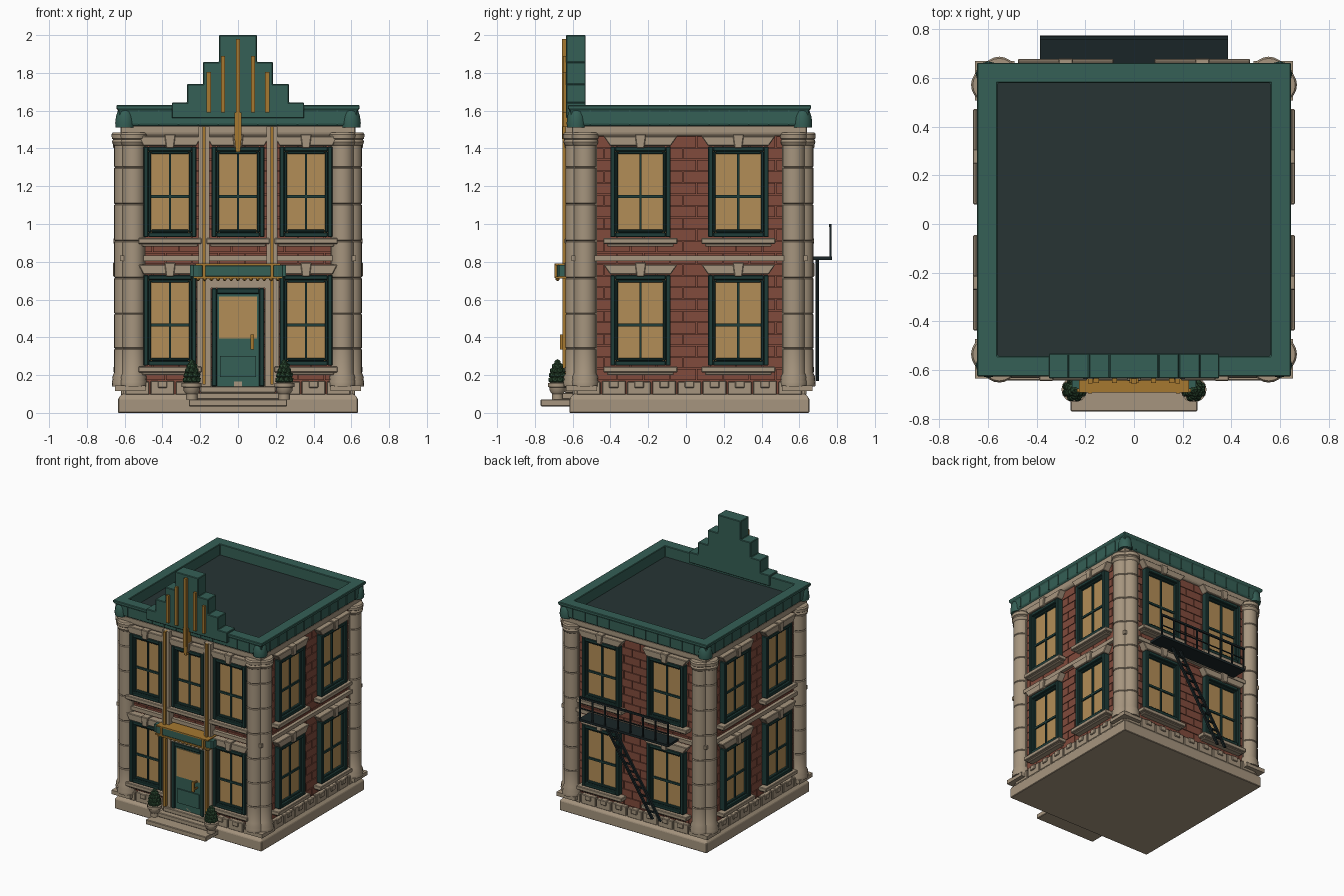
import bpy, bmesh, math
from mathutils import Matrix, Vector

if "Cube" in bpy.data.objects:
    bpy.data.objects.remove(bpy.data.objects["Cube"])

CY = 0.018  # building centre in y
COL = dict(stone=(.38, .30, .21), brick=(.22, .07, .045), glass=(.45, .27, .095), frame=(.013, .045, .04),
           teal=(.035, .115, .092), roof=(.02, .034, .034), gold=(.38, .19, .03), leaf=(.026, .07, .032),
           iron=(.01, .018, .02))
MATS = {}
for n, c in COL.items():
    MATS[n] = bpy.data.materials.new(n)
    MATS[n].diffuse_color = (*c, 1)
PARTS = {}


def part(name, mat):
    return PARTS.setdefault(name, (bmesh.new(), mat))[0]


def face_matrix(k):
    # k: 0 front, 1 right, 2 back, 3 left; local u runs along the wall, d outward
    return Matrix.Translation((0, CY, 0)) @ Matrix.Rotation(k * math.pi / 2, 4, 'Z')


def prism(name, mat, pts, d0, d1, k=0):
    bm, M = part(name, mat), face_matrix(k)
    a = [bm.verts.new(M @ Vector((u, -d0, z))) for u, z in pts]
    b = [bm.verts.new(M @ Vector((u, -d1, z))) for u, z in pts]
    bm.faces.new(a)
    bm.faces.new(b[::-1])
    for i in range(len(pts)):
        j = (i + 1) % len(pts)
        bm.faces.new((a[i], b[i], b[j], a[j]))


def box(name, mat, u0, u1, d0, d1, z0, z1, k=0):
    prism(name, mat, [(u0, z0), (u1, z0), (u1, z1), (u0, z1)], d0, d1, k)


def lathe(name, mat, prof, u=0, d=0, k=0, seg=16, closed=False):
    bm, M = part(name, mat), face_matrix(k)
    q, off = (math.sqrt(2), math.pi / 4) if seg == 4 else (1, 0)
    rings = []
    for r, z in prof:
        ring = []
        for i in range(seg):
            t = off + 2 * math.pi * i / seg
            ring.append(bm.verts.new(M @ Vector((u + q * r * math.cos(t), -d + q * r * math.sin(t), z))))
        rings.append(ring)
    fs = []
    for a in range(len(prof) if closed else len(prof) - 1):
        p, n = rings[a], rings[(a + 1) % len(rings)]
        for i in range(seg):
            j = (i + 1) % seg
            fs.append(bm.faces.new((p[i], p[j], n[j], n[i])))


def ball(name, mat, u, d, z, r, k=0, sub=1):
    bmesh.ops.create_icosphere(part(name, mat), subdivisions=sub, radius=r,
                               matrix=face_matrix(k) @ Matrix.Translation((u, -d, z)))


def window(u, z0, w, k):
    z1, h, t = z0 + .48, w / 2, .026
    box('window_glass', 'glass', u - h + .02, u + h - .02, .59, .612, z0 + .02, z1 - .02, k)
    for a, b, d in ((0, t, .645), (t, t + .014, .63)):  # outer and inner frame steps
        for s in (-1, 1):
            x = sorted((u + s * (h - a), u + s * (h - b)))
            box('window_frame', 'frame', *x, .59, d, z0 + a, z1 - a, k)
        box('window_frame', 'frame', u - h + b, u + h - b, .59, d, z0 + a, z0 + b, k)
        box('window_frame', 'frame', u - h + b, u + h - b, .59, d, z1 - b, z1 - a, k)
    box('window_bars', 'frame', u - .006, u + .006, .6, .622, z0 + .03, z1 - .03, k)
    box('window_bars', 'frame', u - h + .03, u + h - .03, .6, .622, z0 + .208, z0 + .224, k)
    e = .036 if w > .3 else .028
    box('window_sill', 'stone', u - h - e, u + h + e, .59, .66, z0 - .035, z0 - .005, k)
    box('window_sill', 'stone', u - h - e + .02, u + h + e - .02, .59, .64, z0 - .05, z0 - .035, k)
    # splayed lintel with keystone
    prism('window_lintel', 'stone', [(u - h, z1 + .003), (u + h, z1 + .003), (u + h + e, z1 + .055),
                                     (u - h - e, z1 + .055)], .59, .65, k)
    prism('window_keystone', 'stone', [(u - .02, z1 - .008), (u + .02, z1 - .008), (u + .03, z1 + .065),
                                       (u - .03, z1 + .065)], .59, .662, k)


# base, wall core, stone bands
lathe('base_slab', 'stone', [(0, 0), (.635, 0), (.635, .075), (.615, .1), (0, .1)], seg=4)
lathe('wall_core', 'brick', [(0, .1), (.592, .1), (.592, 1.5), (0, 1.5)], seg=4)
lathe('frieze', 'stone', [(.5, 1.465), (.612, 1.465), (.622, 1.48), (.622, 1.52), (.5, 1.52)], seg=4, closed=True)
lathe('middle_band', 'stone', [(.5, .803), (.625, .803), (.625, .832), (.5, .832)], seg=4, closed=True)

for k in range(4):
    # brick courses
    for r in range(21):
        z, u = .175 + r * .0615, -.52 - .07 * (r % 2)
        while u < .52:
            a, b = max(u, -.52), min(u + .134, .52)
            box('bricks', 'brick', a, b, .58, .6, z, z + .057, k)
            u += .14
    # foundation blocks
    for i in range(9):
        u = -.60 + i * .1333
        box('foundation_blocks', 'stone', u + .004, u + .129, .55, .62, .095, .17 if i % 2 else .165, k)
    for i in range(8):
        u = -.533 + i * .1333
        box('foundation_blocks', 'stone', u - .025, u + .025, .55, .628, .132, .17, k)
    # clustered corner columns
    prof = [(0, .14), (.07, .14), (.072, .165), (.068, .175), (.07, .19), (.06, .212)]
    for z in (.34, .525, .715, .91, 1.105, 1.30):
        prof += [(.06, z - .005), (.055, z), (.06, z + .005)]
    prof += [(.06, 1.415), (.066, 1.42), (.071, 1.435), (.066, 1.448), (.072, 1.453), (.073, 1.475),
             (.066, 1.485), (0, 1.485)]
    for s in (-1, 1):
        lathe('corner_columns', 'stone', prof, s * .553, .596, k, 20)
    box('corner_pier', 'stone', .49, .61, .49, .61, .1, 1.5, k)
    box('column_plinth', 'stone', .49, .652, .49, .652, .115, .145, k)
    # windows
    if k:
        for s in (-1, 1):
            for z in (.25, .93):
                window(s * (.28 if k == 2 else .259), z, .32, k)
    else:
        for u, z in ((-.36, .25), (.36, .25), (-.36, .93), (0, .93), (.36, .93)):
            window(u, z, .28, k)
    # cornice seams and corner domes
    for i in range(-5, 6):
        box('cornice_seams', 'teal', i * .105 - .004, i * .105 + .004, .6, .637, 1.527, 1.602, k)
    lathe('cornice_corner', 'teal', [(0, 1.512), (.05, 1.512), (.052, 1.535), (.048, 1.57), (.038, 1.6),
                                     (.02, 1.618), (0, 1.622)], .598, .598, k, 12)

# cornice and roof
lathe('cornice', 'teal', [(.56, 1.515), (.617, 1.515), (.632, 1.528), (.632, 1.6), (.644, 1.61), (.644, 1.63),
                          (.56, 1.63)], seg=4, closed=True)
box('roof_deck', 'roof', -.57, .57, -.57, .57, 1.5, 1.545)

# stepped pediment
steps = [(.35, 1.56), (.35, 1.643), (.27, 1.643), (.27, 1.74), (.185, 1.74), (.185, 1.857), (.1, 1.857), (.1, 2)]
prism('pediment', 'teal', steps + [(-x, z) for x, z in steps[::-1]], .55, .653)
for u, z in ((.08, 1.89), (.155, 1.805)):
    for s in (-1, 1):
        box('pediment_fins', 'gold', s * u - .011, s * u + .011, .64, .67, 1.59, z)
box('pediment_fins', 'gold', -.011, .011, .64, .675, 1.45, 1.98)
prism('pediment_fins', 'gold', [(-.011, 1.38), (.011, 1.38), (.019, 1.46), (.019, 1.59), (-.019, 1.59),
                                (-.019, 1.46)], .6, .67)

# entrance pilasters with gold strips
for s in (-1, 1):
    c = s * .18
    box('door_pilaster', 'stone', c - .036, c + .036, .59, .645, .14, .72)
    box('upper_pilaster', 'stone', c - .03, c + .03, .59, .655, .78, 1.515)
    box('pilaster_strip', 'gold', c - .009, c + .009, .64, .672, .15, 1.515)
box('door_header', 'stone', -.15, .15, .59, .64, .66, .72)

# door
box('door_leaf', 'teal', -.12, .12, .59, .628, .14, .64)
for a, b, z0, z1 in ((-.14, -.112, .14, .66), (.112, .14, .14, .66), (-.112, .112, .63, .66)):
    box('door_frame', 'frame', a, b, .59, .645, z0, z1)
box('door_glass', 'glass', -.1, .1, .6, .633, .395, .615)
box('door_panel', 'teal', -.095, .095, .6, .636, .19, .3)
box('door_handle', 'gold', .066, .084, .67, .684, .335, .415)
for z in (.345, .395):
    box('door_handle', 'gold', .07, .08, .62, .675, z, z + .01)

# canopy
box('canopy', 'teal', -.18, .18, .59, .706, .722, .782)
for s in (-1, 1):
    lathe('canopy_ends', 'teal', [(0, .722), (.04, .722), (.04, .782), (0, .782)], s * .212, .66, 0, 12)
    box('canopy_ends', 'teal', s * .215 - .04, s * .215 + .04, .59, .69, .722, .782)
    box('canopy_strip', 'gold', s * .18 - .008, s * .18 + .008, .69, .714, .715, .79)
box('canopy_trim', 'gold', -.225, .225, .59, .71, .78, .79)
box('canopy_trim', 'gold', -.235, .235, .59, .708, .712, .723)
for i in range(13):
    ball('canopy_drops', 'gold', -.21 + i * .035, .698, .709, .012)

# steps
box('lower_step', 'stone', -.26, .26, .6, .788, .035, .072)
box('middle_step', 'stone', -.22, .22, .6, .7, .072, .106)
box('upper_step', 'stone', -.2, .2, .6, .66, .106, .14)

# potted shrubs
for s in (-1, 1):
    u, d = s * .245, .698
    lathe('plant_pot', 'stone', [(0, .07), (.03, .07), (.03, .1), (.042, .115), (.045, .135), (.053, .138),
                                 (.053, .158), (.04, .16), (0, .155)], u, d, 0, 14)
    for z, r, n in ((.175, .034, 8), (.2, .03, 7), (.224, .023, 6), (.247, .014, 5), (.266, 0, 1)):
        for i in range(n):
            t = 2 * math.pi * (i + z * 20) / n
            ball('shrub_leaves', 'leaf', u + r * math.cos(t), d + r * math.sin(t), z, .019)
    lathe('shrub_leaves', 'leaf', [(0, .15), (.036, .16), (.01, .27), (0, .27)], u, d, 0, 8)

# fire escape on the back
box('escape_platform', 'iron', -.386, .386, .6, .755, .81, .828, 2)
box('escape_rail', 'iron', -.386, .386, .74, .753, .985, 1.0, 2)
box('escape_rail', 'iron', -.386, .386, .743, .75, .905, .912, 2)
for i in range(8):
    u = -.38 + i * .1086
    box('escape_rail', 'iron', u - .005, u + .005, .742, .752, .82, .995, 2)
tu, bu = -.19, .23  # ladder top and foot along the back wall
for s in (-.035, .035):
    prism('escape_ladder', 'iron', [(bu + s - .008, .17), (bu + s + .008, .17), (tu + s + .008, .815),
                                    (tu + s - .008, .815)], .667, .685, 2)
for i in range(1, 12):
    f = i / 12
    u, z = bu + (tu - bu) * f, .17 + .645 * f
    box('escape_ladder', 'iron', u - .035, u + .035, .669, .683, z - .005, z + .005, 2)

# turn the collected parts into objects
BEVEL = {'base_slab', 'window_sill', 'window_lintel', 'window_keystone', 'foundation_blocks', 'pediment',
         'lower_step', 'middle_step', 'upper_step', 'canopy', 'window_frame', 'door_frame', 'cornice', 'frieze'}
for name, (bm, mat) in PARTS.items():
    if name in ('plant_pot', 'corner_columns', 'cornice_corner', 'base_slab', 'wall_core', 'canopy_ends',
                'shrub_leaves'):
        bmesh.ops.remove_doubles(bm, verts=bm.verts, dist=1e-5)
    bmesh.ops.recalc_face_normals(bm, faces=bm.faces)
    me = bpy.data.meshes.new(name)
    bm.to_mesh(me)
    bm.free()
    me.materials.append(MATS[mat])
    ob = bpy.data.objects.new(name, me)
    bpy.context.collection.objects.link(ob)
    if name in BEVEL:
        m = ob.modifiers.new('bevel', 'BEVEL')
        m.width, m.segments, m.limit_method = .004, 1, 'ANGLE'
    if name in ('plant_pot', 'corner_columns', 'cornice_corner'):
        bpy.ops.object.select_all(action='DESELECT')
        bpy.context.view_layer.objects.active = ob
        ob.select_set(True)
        bpy.ops.object.shade_smooth_by_angle(angle=math.radians(35))

for m in bpy.data.materials:
    if m.users and not m.is_grease_pencil:
        m.use_nodes = True
        m.node_tree.nodes["Principled BSDF"].inputs["Base Color"].default_value = m.diffuse_color
